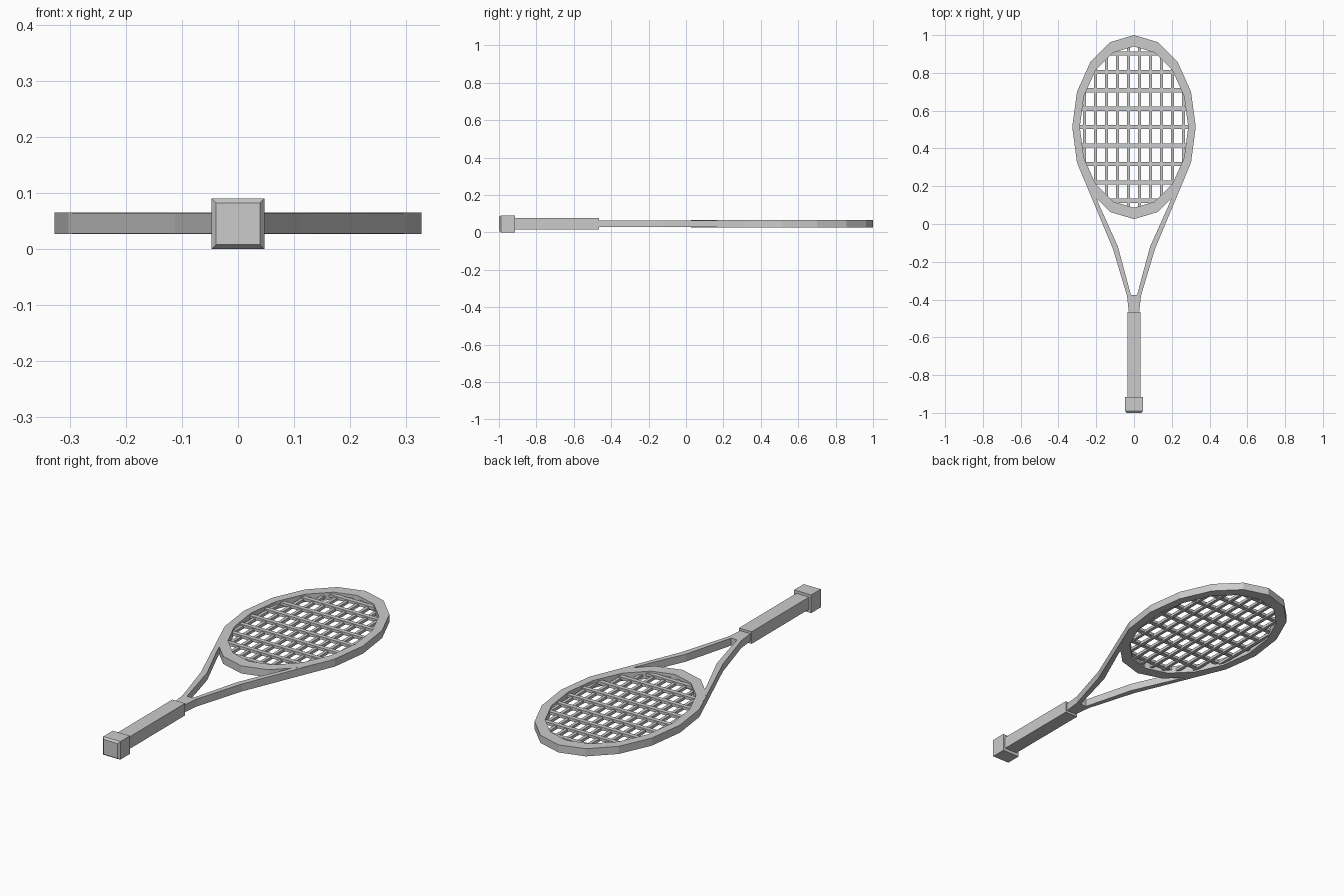
import bpy
import bmesh
from math import sin, cos, tau, sqrt

if "Cube" in bpy.data.objects:
    bpy.data.objects.remove(bpy.data.objects["Cube"], do_unlink=True)

GREY = (0.6, 0.6, 0.6, 1)
mat = bpy.data.materials.new("plain grey")
mat.use_nodes = True
mat.diffuse_color = GREY
mat.node_tree.nodes["Principled BSDF"].inputs["Base Color"].default_value = GREY

MID_Z = 0.046       # centre height of the frame
HEAD_Y = 0.513      # centre of the head
SIDES = 16


def finish(name, bm):
    bmesh.ops.recalc_face_normals(bm, faces=bm.faces)
    mesh = bpy.data.meshes.new(name)
    bm.to_mesh(mesh)
    bm.free()
    mesh.materials.append(mat)
    obj = bpy.data.objects.new(name, mesh)
    bpy.context.collection.objects.link(obj)
    return obj


def add_box(bm, x0, x1, y0, y1, z0, z1):
    verts = bmesh.ops.create_cube(bm, size=1)["verts"]
    bmesh.ops.scale(bm, vec=(x1 - x0, y1 - y0, z1 - z0), verts=verts)
    bmesh.ops.translate(bm, vec=((x0 + x1) / 2, (y0 + y1) / 2, (z0 + z1) / 2), verts=verts)


def ellipse(bm, a, b, z):
    return [bm.verts.new((a * sin(tau * i / SIDES), HEAD_Y + b * cos(tau * i / SIDES), z))
            for i in range(SIDES)]


# Head: faceted oval hoop with a rectangular section
bm = bmesh.new()
loops = [ellipse(bm, a, b, z) for a, b, z in (
    (0.327, 0.487, 0.027), (0.327, 0.487, 0.065),
    (0.287, 0.427, 0.065), (0.287, 0.427, 0.027))]
for k in range(4):
    low, high = loops[k], loops[(k + 1) % 4]
    for i in range(SIDES):
        j = (i + 1) % SIDES
        bm.faces.new((low[i], low[j], high[j], high[i]))
finish("head_frame", bm)

# Throat: forked outline mirrored across the middle, then extruded
outer = [(0.30, 0.32), (0.112, -0.13), (0.037, -0.38), (0.026, -0.48)]
inner = [(0.016, -0.377), (0.085, -0.12), (0.187, 0.107), (0.24, 0.25)]
outline = (outer + [(-x, y) for x, y in reversed(outer)]
           + [(-x, y) for x, y in reversed(inner)] + inner)
bm = bmesh.new()
face = bm.faces.new([bm.verts.new((x, y, 0.0275)) for x, y in outline])
top = bmesh.ops.extrude_face_region(bm, geom=[face])["geom"]
bmesh.ops.translate(bm, vec=(0, 0, 0.037),
                    verts=[v for v in top if isinstance(v, bmesh.types.BMVert)])
finish("throat", bm)

# Strings: bars that end inside the hoop, cross strings above main strings
A, B = 0.303, 0.452
bm = bmesh.new()
for i in range(10):
    x = (i - 4.5) * 0.0583
    half = B * sqrt(1 - (x / A) ** 2)
    add_box(bm, x - 0.008, x + 0.008, HEAD_Y - half, HEAD_Y + half, 0.036, 0.05)
finish("main_strings", bm)

bm = bmesh.new()
for i in range(-4, 5):
    y = i * 0.0975
    half = A * sqrt(1 - (y / B) ** 2)
    add_box(bm, -half, half, HEAD_Y + y - 0.011, HEAD_Y + y + 0.011, 0.042, 0.056)
finish("cross_strings", bm)

# Grip
bm = bmesh.new()
add_box(bm, -0.035, 0.035, -0.92, -0.465, 0.016, 0.076)
finish("grip", bm)

# Butt cap with a chamfered end face
bm = bmesh.new()
add_box(bm, -0.047, 0.047, -0.99, -0.915, 0, 0.09)
end = min(bm.faces, key=lambda f: f.calc_center_median().y)
bmesh.ops.inset_individual(bm, faces=[end], thickness=0.011)
bmesh.ops.translate(bm, vec=(0, -0.01, 0), verts=end.verts)
finish("butt_cap", bm)
